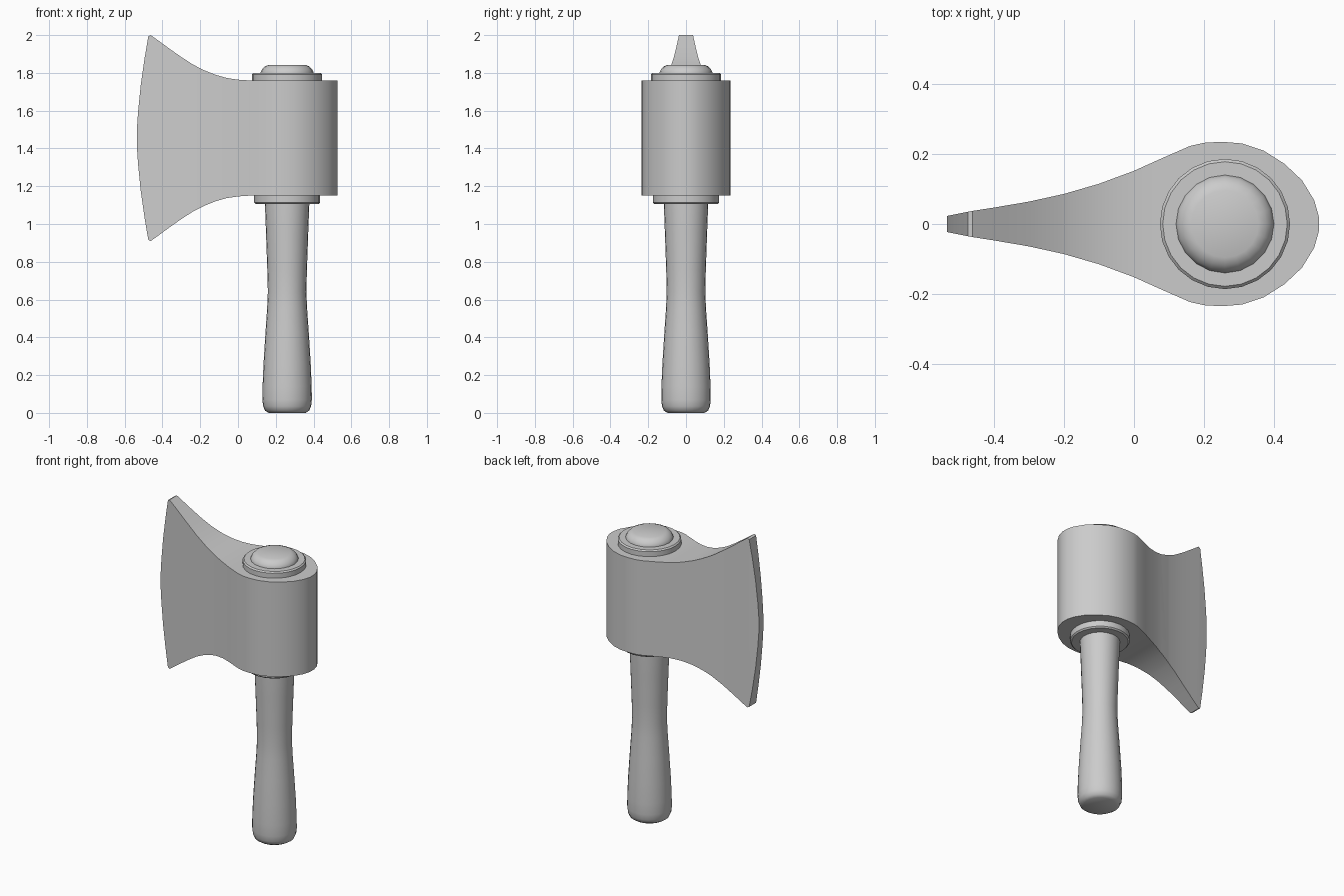
import bpy, bmesh, math

if "Cube" in bpy.data.objects:
    bpy.data.objects.remove(bpy.data.objects["Cube"])

AXIS_X = 0.26   # handle centre line
MID_Z = 1.455   # head is symmetric above and below this height


def finish(bm, name, angle=35):
    bmesh.ops.remove_doubles(bm, verts=bm.verts, dist=1e-5)
    bmesh.ops.recalc_face_normals(bm, faces=bm.faces)
    me = bpy.data.meshes.new(name)
    bm.to_mesh(me)
    bm.free()
    ob = bpy.data.objects.new(name, me)
    bpy.context.collection.objects.link(ob)
    smooth(ob, angle)
    return ob


def smooth(ob, angle):
    bpy.ops.object.select_all(action='DESELECT')
    ob.select_set(True)
    bpy.context.view_layer.objects.active = ob
    bpy.ops.object.shade_smooth_by_angle(angle=math.radians(angle))


def prism(name, points, direction):
    """Extrude a closed 3D outline along a vector."""
    bm = bmesh.new()
    face = bm.faces.new([bm.verts.new(p) for p in points])
    new = bmesh.ops.extrude_face_region(bm, geom=[face])['geom']
    bmesh.ops.translate(bm, vec=direction,
                        verts=[v for v in new if isinstance(v, bmesh.types.BMVert)])
    return finish(bm, name)


def lathe(name, profile, sides):
    """Turn (radius, z) points around the handle axis."""
    bm = bmesh.new()
    verts = [bm.verts.new((AXIS_X + r, 0, z)) for r, z in profile]
    edges = [bm.edges.new(p) for p in zip(verts, verts[1:])]
    bmesh.ops.spin(bm, geom=verts + edges, cent=(AXIS_X, 0, 0), axis=(0, 0, 1),
                   angle=math.tau, steps=sides)
    return finish(bm, name, 40)


# Axe head: side silhouette intersected with the teardrop plan
upper = [(0.60, 0.305), (0.06, 0.305), (0.0, 0.309), (-0.06, 0.318), (-0.12, 0.335),
         (-0.18, 0.359), (-0.24, 0.390), (-0.30, 0.429), (-0.36, 0.471),
         (-0.42, 0.515), (-0.462, 0.545), (-0.475, 0.539), (-0.495, 0.42),
         (-0.515, 0.28), (-0.529, 0.14), (-0.535, 0.05)]
side = [(x, MID_Z + h) for x, h in upper] + [(x, MID_Z - h) for x, h in reversed(upper)]

half = [(-0.55, 0.020), (-0.53, 0.024), (-0.47, 0.036), (-0.40, 0.047), (-0.30, 0.064),
        (-0.20, 0.086), (-0.10, 0.115), (0.0, 0.152), (0.08, 0.188), (0.16, 0.223),
        (0.20, 0.232), (0.25, 0.235), (0.31, 0.230), (0.37, 0.210), (0.43, 0.172),
        (0.48, 0.125), (0.515, 0.068), (0.528, 0.022)]
plan = half + [(x, -y) for x, y in reversed(half)]

head = prism("axe_head", [(x, -0.4, z) for x, z in side], (0, 0.8, 0))
cutter = prism("head_plan_cutter", [(x, y, 0.7) for x, y in plan], (0, 0, 1.5))
cutter.hide_render = True
mod = head.modifiers.new("plan", 'BOOLEAN')
mod.operation = 'INTERSECT'
mod.solver = 'EXACT'
mod.object = cutter
bpy.context.view_layer.objects.active = head
bpy.ops.object.modifier_apply(modifier=mod.name)
bpy.data.objects.remove(cutter)
smooth(head, 30)

# Handle with flared grip, running up into the head
lathe("handle", [(0, 0), (0.098, 0), (0.117, 0.012), (0.127, 0.035), (0.131, 0.07),
                 (0.130, 0.14), (0.125, 0.26), (0.115, 0.42), (0.106, 0.55),
                 (0.102, 0.64), (0.105, 0.76), (0.112, 0.96), (0.118, 1.12),
                 (0.118, 1.2), (0, 1.2)], 24)


# Collars under and over the head
def collar(name, r, z0, z1, b=0.008):
    lathe(name, [(0, z0), (r - b, z0), (r, z0 + b), (r, z1 - b), (r - b, z1), (0, z1)], 24)


collar("lower_collar", 0.174, 1.105, 1.165)
collar("upper_collar", 0.186, 1.745, 1.80)

# Rounded end of the handle above the head
lathe("top_knob", [(0, 1.78), (0.14, 1.78), (0.14, 1.803), (0.133, 1.818),
                   (0.118, 1.834), (0.096, 1.843), (0, 1.843)], 20)
